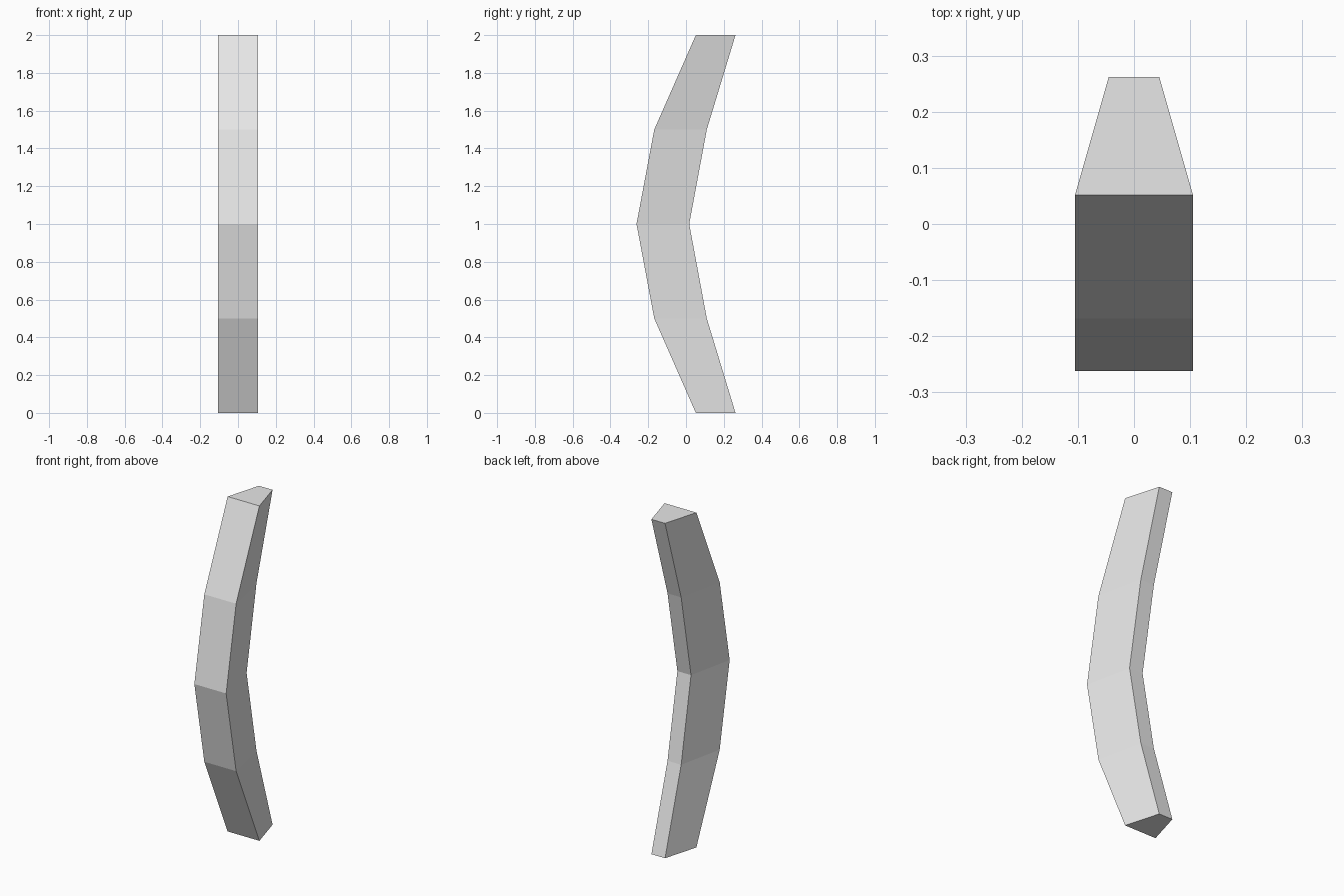
import bpy
import bmesh

cube = bpy.data.objects.get("Cube")
if cube:
    bpy.data.objects.remove(cube, do_unlink=True)

# Plain light grey
grey = bpy.data.materials.new("light_grey")
grey.use_nodes = True
colour = (0.8, 0.8, 0.8, 1.0)
grey.diffuse_color = colour
grey.node_tree.nodes["Principled BSDF"].inputs["Base Color"].default_value = colour

FRONT_HALF, BACK_HALF = 0.105, 0.045

# Bent bar: front y, back y and height of each section, lower half mirrored upward
lower = [(0.052, 0.262, 0.0), (-0.168, 0.11, 0.5), (-0.262, 0.017, 1.0)]
sections = lower + [(f, b, 2 - z) for f, b, z in reversed(lower[:-1])]

bm = bmesh.new()
rings = []
for front, back, z in sections:
    corners = [(-FRONT_HALF, front), (FRONT_HALF, front),
               (BACK_HALF, back), (-BACK_HALF, back)]
    rings.append([bm.verts.new((x, y, z)) for x, y in corners])

# Walls between neighbouring sections
for low, high in zip(rings, rings[1:]):
    for i in range(4):
        j = (i + 1) % 4
        bm.faces.new((low[i], low[j], high[j], high[i]))

# End caps
bm.faces.new(list(reversed(rings[0])))
bm.faces.new(rings[-1])
bmesh.ops.recalc_face_normals(bm, faces=bm.faces[:])

mesh = bpy.data.meshes.new("curved_handle")
bm.to_mesh(mesh)
bm.free()
mesh.materials.append(grey)
handle = bpy.data.objects.new("curved_handle", mesh)
bpy.context.collection.objects.link(handle)
